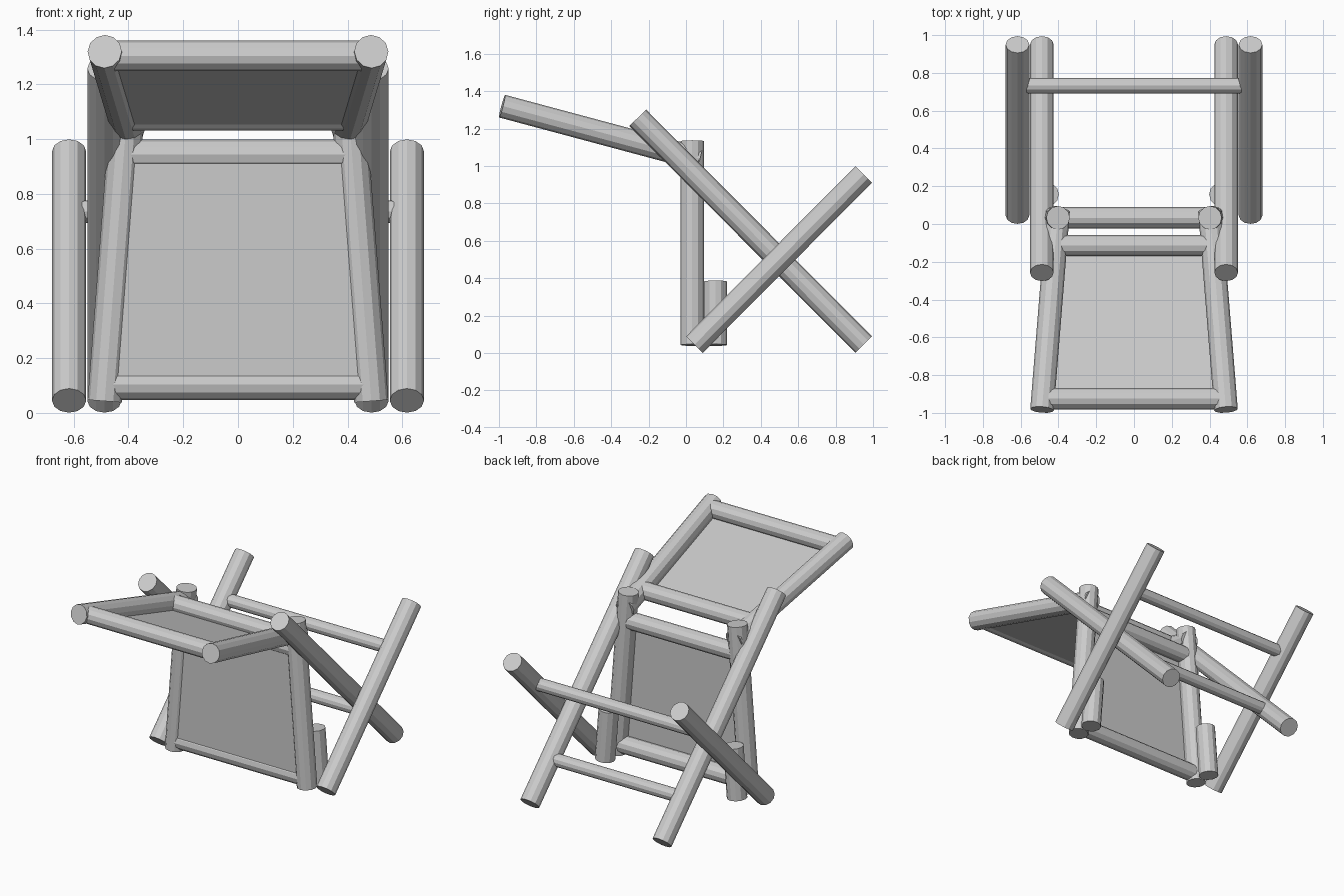
import bpy, bmesh, math
from mathutils import Vector, Matrix

if "Cube" in bpy.data.objects:
    bpy.data.objects.remove(bpy.data.objects["Cube"])

R = 0.0625        # main tube radius
RAIL = 0.056      # frame rail radius


def rod(name, a, b, r):
    """Twelve-sided flat-shaded rod from a to b."""
    a, b = Vector(a), Vector(b)
    d = b - a
    bm = bmesh.new()
    bmesh.ops.create_cone(bm, cap_ends=True, segments=12, radius1=r, radius2=r, depth=d.length)
    m = Matrix.Translation((a + b) / 2) @ d.to_track_quat('Z', 'Y').to_matrix().to_4x4()
    bmesh.ops.transform(bm, matrix=m, verts=bm.verts)
    me = bpy.data.meshes.new(name)
    bm.to_mesh(me)
    bm.free()
    ob = bpy.data.objects.new(name, me)
    bpy.context.collection.objects.link(ob)


def pair(name, a, b, r=R):
    """Rod on both sides."""
    for side, s in (("right", 1), ("left", -1)):
        rod(f"{name}_{side}", (s * a[0], a[1], a[2]), (s * b[0], b[1], b[2]), r)


def panel_frame(name, start, along, normal, length=1.09):
    """Tapered frame: two side tubes, two rails and a panel set towards the normal."""
    start, along, normal = Vector(start), Vector(along), Vector(normal)

    def half(u):
        return 0.487 - 0.085 * u / length

    def at(u, s, off=0):
        return start + along * u + normal * off + Vector((s * half(u), 0, 0))

    pair(name + "_side", at(0, 1), at(length, 1))
    lo, hi = 0.06, 0.90
    for label, u in (("wide_rail", lo), ("narrow_rail", hi)):
        rod(f"{name}_{label}", at(u, -1), at(u, 1), RAIL)
    # thin panel
    bm = bmesh.new()
    rings = [[bm.verts.new(at(u, s, off)) for u, s in ((lo, -1), (lo, 1), (hi, 1), (hi, -1))]
             for off in (0.034, 0.044)]
    bm.faces.new(rings[0])
    bm.faces.new(rings[1])
    for i in range(4):
        j = (i + 1) % 4
        bm.faces.new((rings[0][i], rings[0][j], rings[1][j], rings[1][i]))
    bmesh.ops.recalc_face_normals(bm, faces=bm.faces)
    me = bpy.data.meshes.new(name + "_panel")
    bm.to_mesh(me)
    bm.free()
    bpy.context.collection.objects.link(bpy.data.objects.new(name + "_panel", me))


# crossed side legs
pair("outer_leg", (0.617, 0.045, 0.045), (0.617, 0.95, 0.955))
pair("inner_leg", (0.488, 0.95, 0.045), (0.488, -0.258, 1.258))

# rear cross bars
rod("upper_cross_bar", (-0.6, 0.733, 0.735), (0.6, 0.733, 0.735), 0.041)
rod("lower_cross_bar", (-0.47, 0.733, 0.265), (0.47, 0.733, 0.265), 0.041)

# upright frame with its panel at the front
panel_frame("upright", (0, 0.033, 0.043), (0, 0, 1), (0, -1, 0))

# raised frame tilted 15 degrees with its panel underneath
t = math.radians(15)
panel_frame("raised", (0, -0.983, 1.32), (0, math.cos(t), -math.sin(t)),
            (0, -math.sin(t), -math.cos(t)))

# short stubs behind the upright
pair("short_stub", (0.487, 0.157, 0.043), (0.46, 0.157, 0.383))
